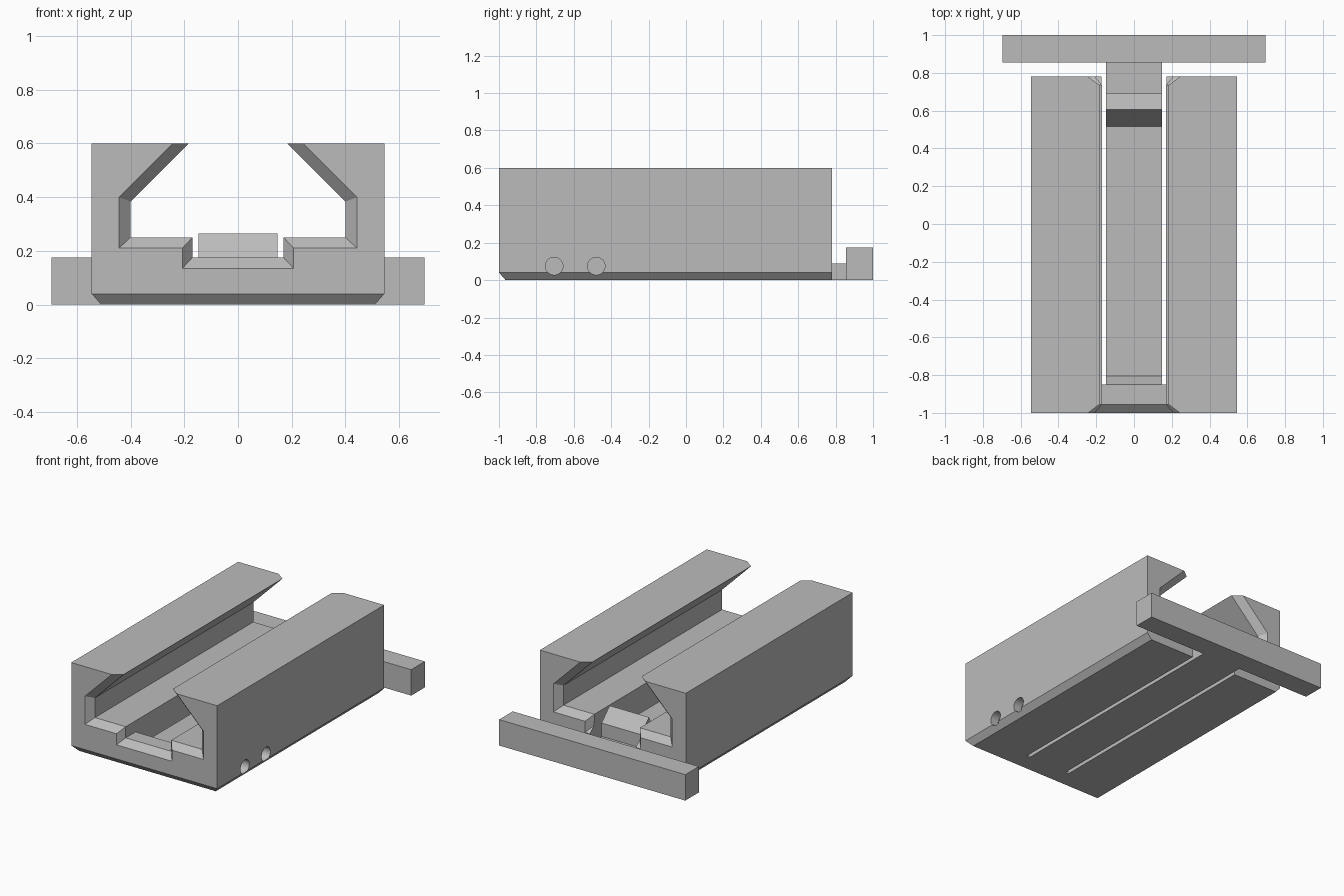
import bpy
import bmesh
from mathutils import Vector

old = bpy.data.objects.get("Cube")
if old:
    bpy.data.objects.remove(old, do_unlink=True)

grey = bpy.data.materials.new("plain_grey")
grey.use_nodes = True
colour = (0.5, 0.5, 0.5, 1)
grey.diffuse_color = colour
grey.node_tree.nodes["Principled BSDF"].inputs["Base Color"].default_value = colour


def finish(name, bm):
    bmesh.ops.recalc_face_normals(bm, faces=bm.faces)
    mesh = bpy.data.meshes.new(name)
    bm.to_mesh(mesh)
    bm.free()
    mesh.materials.append(grey)
    obj = bpy.data.objects.new(name, mesh)
    bpy.context.collection.objects.link(obj)
    return obj


def loft(name, sections):
    """Skin matching closed outlines and cap both ends."""
    bm = bmesh.new()
    rings = [[bm.verts.new(p) for p in s] for s in sections]
    for a, b in zip(rings, rings[1:]):
        for i in range(len(a)):
            j = (i + 1) % len(a)
            bm.faces.new((a[i], a[j], b[j], b[i]))
    bm.faces.new(rings[0])
    bm.faces.new(rings[-1])
    return finish(name, bm)


def box(name, x0, x1, y0, y1, z0, z1):
    def ring(z):
        return [(x0, y0, z), (x1, y0, z), (x1, y1, z), (x0, y1, z)]
    return loft(name, [ring(z0), ring(z1)])


def cut(target, cutter):
    mod = target.modifiers.new(cutter.name, 'BOOLEAN')
    mod.operation = 'DIFFERENCE'
    mod.solver = 'EXACT'
    mod.object = cutter
    cutter.hide_render = True
    cutter.hide_viewport = True
    cutter.display_type = 'WIRE'


# Body block, bevelled under the front and both sides
def body_ring(z, inset):
    x, y = 0.545 - inset, -1 + inset
    return [(-x, y, z), (x, y, z), (x, 0.78, z), (-x, 0.78, z)]


body = loft("body", [body_ring(0, 0.035), body_ring(0.04, 0), body_ring(0.6, 0)])


# Stepped rail channel with flared mouths at both ends
def channel_ring(y, half):
    right = [(x, y, z) for x, z in half]
    return right + [(-x, y, z) for x, y, z in reversed(right)]


inner = [(0.17, 0.175), (0.17, 0.25), (0.4, 0.25), (0.4, 0.383),
         (0.183, 0.6), (0.083, 0.7)]
mouth = [(0.207, 0.135), (0.207, 0.21), (0.443, 0.21), (0.443, 0.4),
         (0.243, 0.6), (0.143, 0.7)]
# The flare is continued a little beyond each end for a clean cut
over = [tuple(Vector(m) + (Vector(m) - Vector(i)) * 0.2)
        for i, m in zip(inner, mouth)]
channel = loft("channel_cutter", [
    channel_ring(-1.009, over), channel_ring(-0.955, inner),
    channel_ring(0.735, inner), channel_ring(0.789, over)])
cut(body, channel)

# Pocket that frees the spring tongue
cut(body, box("tongue_pocket_cutter", -0.172, 0.172, -0.85, 0.9, -0.1, 0.2))

# Two blind round holes in the left side
for n, y in enumerate((-0.705, -0.48)):
    bpy.ops.mesh.primitive_cylinder_add(
        vertices=32, radius=0.047, depth=0.2,
        location=(0.585, y, 0.075), rotation=(0, 1.5708, 0))
    hole = bpy.context.object
    hole.name = f"side_hole_cutter_{n + 1}"
    hole.data.materials.append(grey)
    cut(body, hole)

# Spring tongue with its latch bump
tongue_profile = [(-0.85, 0), (-0.85, 0.175), (-0.805, 0.09), (0.515, 0.09),
                  (0.605, 0.265), (0.69, 0.18), (0.69, 0.09), (0.855, 0.09),
                  (0.855, 0)]
loft("spring_tongue", [[(x, y, z) for y, z in tongue_profile]
                       for x in (-0.147, 0.147)])

# Pull bar across the back
box("pull_bar", -0.695, 0.695, 0.855, 1, 0, 0.175)
